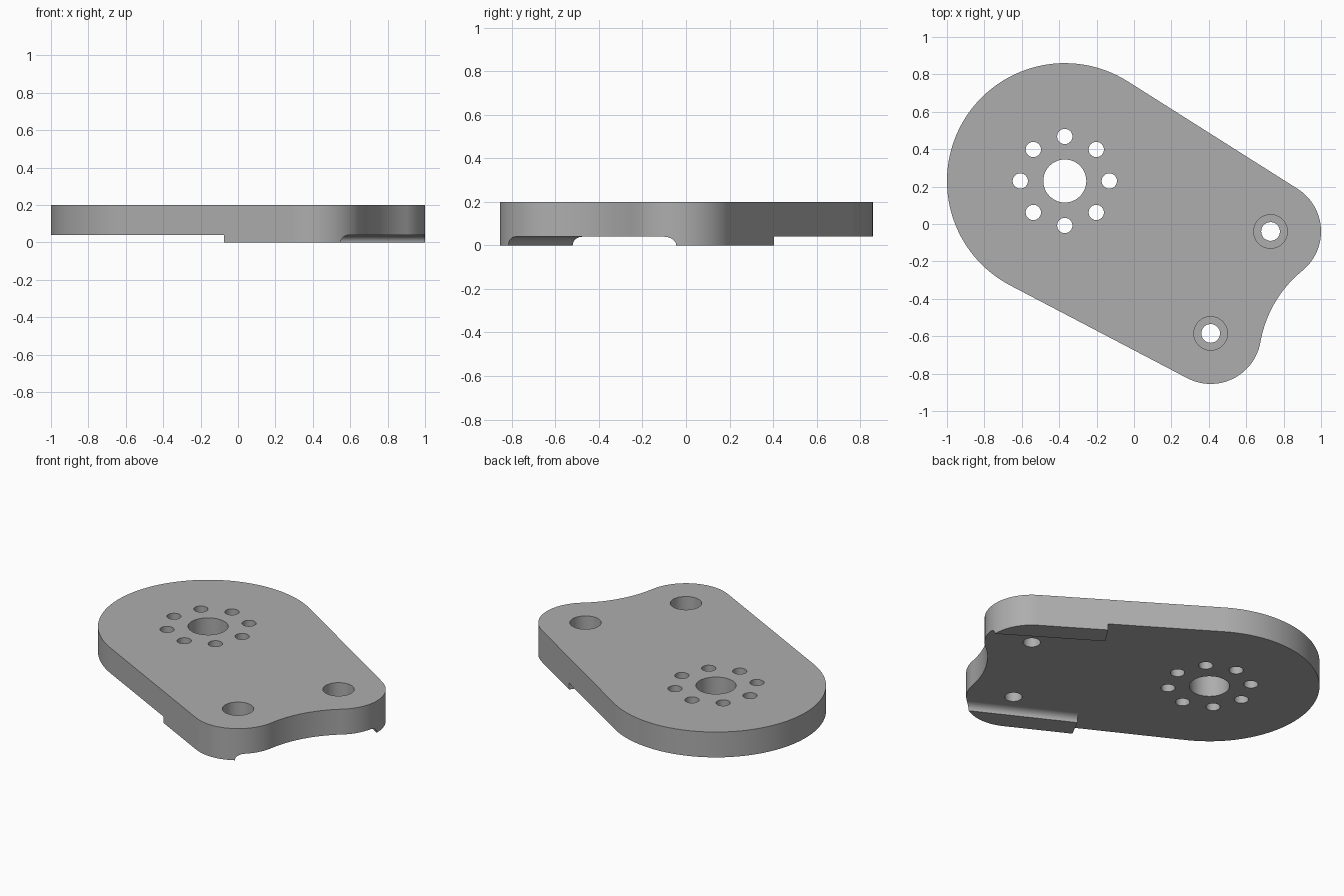
import bpy, bmesh
from math import sin, cos, pi, radians
from mathutils import Vector

if "Cube" in bpy.data.objects:
    bpy.data.objects.remove(bpy.data.objects["Cube"], do_unlink=True)

TOP, FLOOR = 0.2, 0.04
HUB, HUB_R = Vector((-0.37, 0.23)), 0.63
LUG_A, LUG_B, LUG_R = Vector((0.73, -0.04)), Vector((0.41, -0.585)), 0.27
WAIST, WAIST_R = Vector((1.297, -0.739)), 0.63
ANGLE_A, ANGLE_B = radians(57.7), radians(242.3)   # normals of the straight edges


def polar(angle):
    return Vector((cos(angle), sin(angle)))


def arc(centre, radius, start, end, count):
    return [centre + radius * polar(start + (end - start) * i / count)
            for i in range(count + 1)]


def finish(name, bm):
    bmesh.ops.recalc_face_normals(bm, faces=bm.faces)
    mesh = bpy.data.meshes.new(name)
    bm.to_mesh(mesh)
    bm.free()
    obj = bpy.data.objects.new(name, mesh)
    bpy.context.collection.objects.link(obj)
    return obj


def add_prism(bm, points, offset):
    face = bm.faces.new([bm.verts.new(p) for p in points])
    new = bmesh.ops.extrude_face_region(bm, geom=[face])["geom"]
    verts = [v for v in new if isinstance(v, bmesh.types.BMVert)]
    bmesh.ops.translate(bm, verts=verts, vec=offset)


def cylinders(name, holes, z0, z1):
    bm = bmesh.new()
    for centre, radius, sides in holes:
        ring = arc(centre, radius, 0, 2 * pi, sides)[:-1]
        add_prism(bm, [p.to_3d() + Vector((0, 0, z0)) for p in ring],
                  Vector((0, 0, z1 - z0)))
    return finish(name, bm)


def cut(target, cutter):
    cutter.hide_render = True
    bpy.context.view_layer.objects.active = target
    mod = target.modifiers.new("cut", 'BOOLEAN')
    mod.operation, mod.solver, mod.object = 'DIFFERENCE', 'EXACT', cutter
    bpy.ops.object.modifier_apply(modifier=mod.name)
    bpy.data.objects.remove(cutter, do_unlink=True)


# Plate outline: large round hub end, two lugs and a concave waist between them
to_a, to_b = radians(129), radians(170)
outline = arc(HUB, HUB_R, ANGLE_A, ANGLE_B, 64)
outline += arc(LUG_B, LUG_R, ANGLE_B, to_b + pi, 32)
outline += arc(WAIST, WAIST_R, to_b, to_a, 20)[1:-1]
outline += arc(LUG_A, LUG_R, to_a - pi, ANGLE_A, 32)
bm = bmesh.new()
add_prism(bm, [p.to_3d() for p in outline], Vector((0, 0, TOP)))
plate = finish("mounting_plate", bm)

# Underside recess, leaving a filleted edge rib along each lug's straight side
bm = bmesh.new()
bmesh.ops.create_cube(bm, size=1)
bmesh.ops.scale(bm, verts=bm.verts, vec=(3, 3, 0.1))
bmesh.ops.translate(bm, verts=bm.verts, vec=(0, 0, FLOOR - 0.05))
recess = finish("recess_cutter", bm)

RIB_W, FILLET = 0.13, 0.05
section = [(-0.3, -0.2), (RIB_W, -0.2)]
section += [(RIB_W + FILLET * (1 - cos(a)), FLOOR * sin(a))
            for a in (i * pi / 20 for i in range(11))]
section += [(RIB_W + FILLET, 0.1), (-0.3, 0.1)]
for lug, angle, turn in ((LUG_A, ANGLE_A, -1), (LUG_B, ANGLE_B, 1)):
    normal = polar(angle)
    along = polar(angle + turn * pi / 2)
    start = lug + LUG_R * normal - 0.405 * along
    bm = bmesh.new()
    add_prism(bm, [(start - normal * g).to_3d() + Vector((0, 0, z)) for g, z in section],
              along.to_3d() * 1.5)
    cut(recess, finish("rib_shape", bm))
cut(plate, recess)

# Centre bore, bolt circle and counterbored lug holes
holes = [(HUB, 0.115, 48)]
holes += [(HUB + 0.238 * polar(i * pi / 4), 0.041, 24) for i in range(8)]
holes += [(lug, 0.05, 32) for lug in (LUG_A, LUG_B)]
cut(plate, cylinders("hole_cutter", holes, -0.1, 0.3))
bores = [(lug, 0.09, 40) for lug in (LUG_A, LUG_B)]
cut(plate, cylinders("counterbore_cutter", bores, 0.1, 0.3))

# Plain grey finish
grey = bpy.data.materials.new("plain_grey")
grey.use_nodes = True
colour = (0.42, 0.42, 0.42, 1)
grey.diffuse_color = colour
grey.node_tree.nodes["Principled BSDF"].inputs["Base Color"].default_value = colour
plate.data.materials.clear()
plate.data.materials.append(grey)
for poly in plate.data.polygons:
    poly.material_index = 0

bpy.ops.object.select_all(action='DESELECT')
plate.select_set(True)
bpy.context.view_layer.objects.active = plate
bpy.ops.object.shade_smooth_by_angle(angle=radians(30))
weighted = plate.modifiers.new("even_shading", 'WEIGHTED_NORMAL')
weighted.keep_sharp = True
